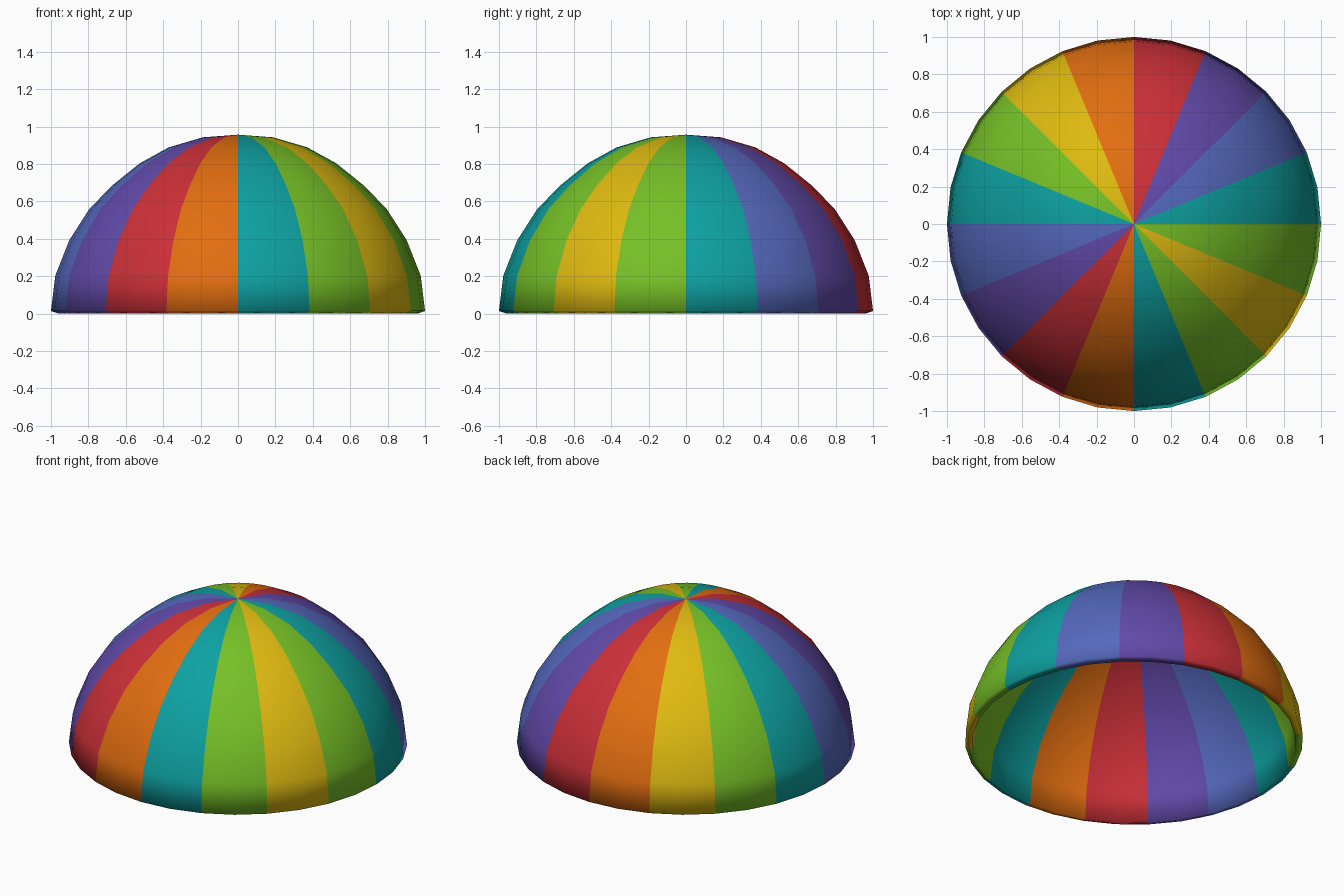
import bpy, bmesh, math

if "Cube" in bpy.data.objects:
    bpy.data.objects.remove(bpy.data.objects["Cube"])

SEGMENTS = 32          # two segments per coloured gore


def srgb(c):
    c /= 255
    return c / 12.92 if c <= 0.04045 else ((c + 0.055) / 1.055) ** 2.4


COLOURS = {
    "teal": (14, 161, 161),
    "blue": (85, 105, 190),
    "purple": (98, 74, 170),
    "red": (204, 48, 56),
    "orange": (226, 110, 16),
    "yellow": (223, 186, 16),
    "green": (118, 192, 38),
}
NAMES = list(COLOURS)

# gore colours, anticlockwise from +x
GORES = ["teal", "blue", "purple", "red", "orange", "yellow", "green", "teal",
         "blue", "purple", "red", "orange", "teal", "green", "yellow", "green"]

# outer profile from rim up, then the apex
OUTER = [(1.0, 0.014), (0.977, 0.203), (0.902, 0.393), (0.795, 0.56),
         (0.671, 0.687), (0.527, 0.803), (0.371, 0.889), (0.188, 0.943)]
APEX = 0.957
THIN = 0.957           # inner shell scale

bm = bmesh.new()


def ring(r, z):
    return [bm.verts.new((r * math.cos(2 * math.pi * i / SEGMENTS),
                          r * math.sin(2 * math.pi * i / SEGMENTS), z))
            for i in range(SEGMENTS)]


def paint(face, i):
    face.material_index = NAMES.index(GORES[i * len(GORES) // SEGMENTS])
    face.smooth = True


# shell: outer skin top to rim, rolled under to the inner skin
inner = [(r * THIN, (z - 0.014) * THIN) for r, z in OUTER]
rings = [ring(r, z) for r, z in OUTER[::-1] + inner]
for a, b in zip(rings, rings[1:]):
    for i in range(SEGMENTS):
        j = (i + 1) % SEGMENTS
        paint(bm.faces.new((a[i], b[i], b[j], a[j])), i)

# caps at the outer and inner apex
for loop, z in ((rings[0], APEX), (rings[-1], (APEX - 0.014) * THIN)):
    tip = bm.verts.new((0, 0, z))
    for i in range(SEGMENTS):
        paint(bm.faces.new((tip, loop[i], loop[(i + 1) % SEGMENTS])), i)

bmesh.ops.recalc_face_normals(bm, faces=bm.faces)
mesh = bpy.data.meshes.new("canopy_dome")
bm.to_mesh(mesh)
bm.free()

for name in NAMES:
    mat = bpy.data.materials.new(name)
    mat.diffuse_color = (*[srgb(c) for c in COLOURS[name]], 1)
    mat.use_nodes = True
    mat.node_tree.nodes["Principled BSDF"].inputs["Base Color"].default_value = mat.diffuse_color
    mesh.materials.append(mat)

dome = bpy.data.objects.new("canopy_dome", mesh)
bpy.context.collection.objects.link(dome)
